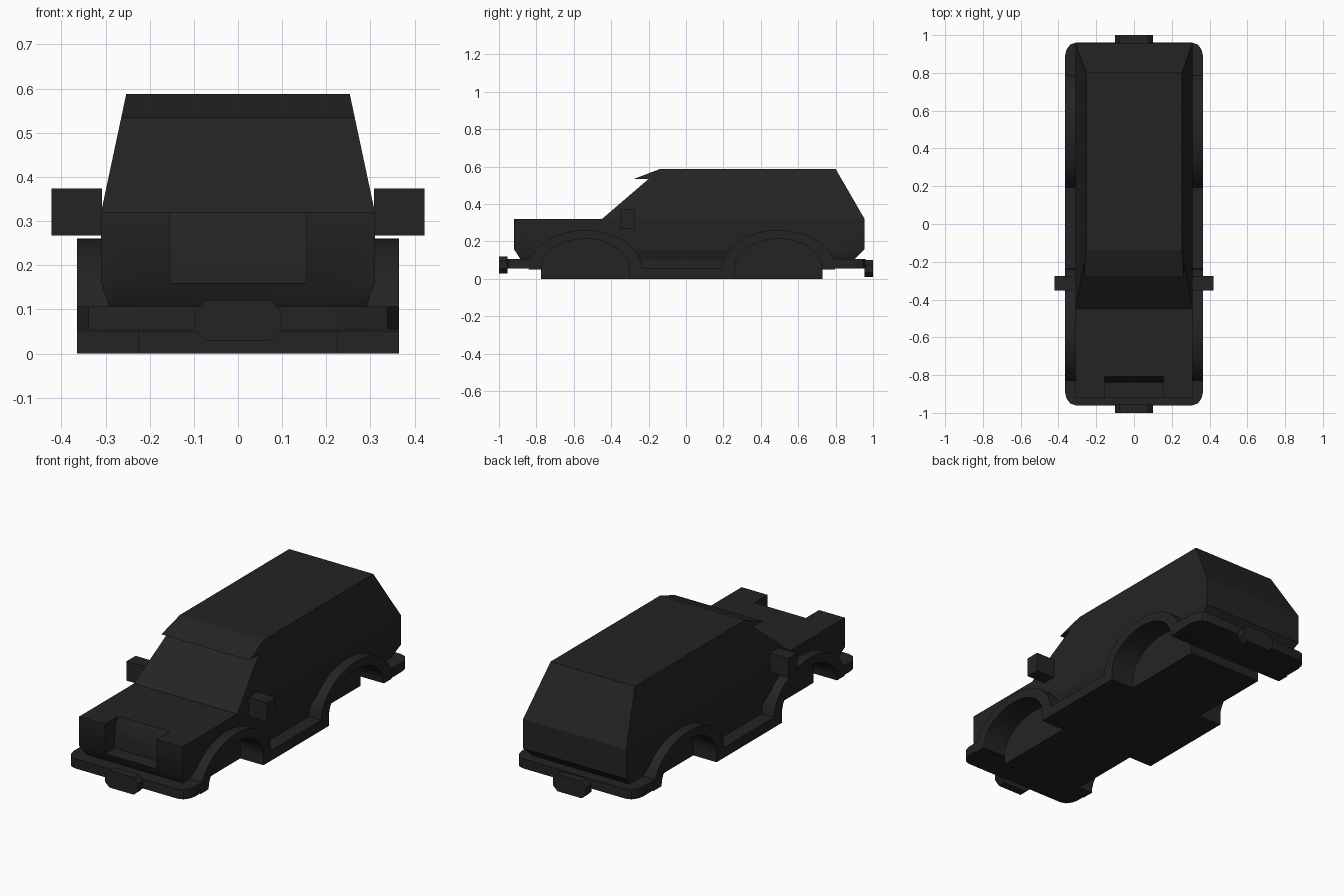
import bpy, bmesh, math

if "Cube" in bpy.data.objects:
    bpy.data.objects.remove(bpy.data.objects["Cube"])

mat = bpy.data.materials.new("charcoal")
mat.diffuse_color = (0.0175, 0.0175, 0.0175, 1)
mat.use_nodes = True
mat.node_tree.nodes["Principled BSDF"].inputs["Base Color"].default_value = mat.diffuse_color


def finish(name, bm):
    bmesh.ops.recalc_face_normals(bm, faces=bm.faces)
    me = bpy.data.meshes.new(name)
    bm.to_mesh(me)
    bm.free()
    me.materials.append(mat)
    ob = bpy.data.objects.new(name, me)
    bpy.context.collection.objects.link(ob)
    return ob


def prism(name, pts, axis, a, b):
    """Extrude a 2D profile along an axis from a to b."""
    def place(p, t):
        p = list(p)
        p.insert(axis, t)
        return p
    bm = bmesh.new()
    lo = [bm.verts.new(place(p, a)) for p in pts]
    hi = [bm.verts.new(place(p, b)) for p in pts]
    n = len(pts)
    bm.faces.new(lo)
    bm.faces.new(hi)
    for i in range(n):
        j = (i + 1) % n
        bm.faces.new((lo[i], lo[j], hi[j], hi[i]))
    return finish(name, bm)


def box(name, x0, x1, y0, y1, z0, z1):
    return prism(name, [(x0, y0), (x1, y0), (x1, y1), (x0, y1)], 2, z0, z1)


def loft(name, rings):
    """Stack rectangles given as (half width, front y, back y, z)."""
    bm = bmesh.new()
    loops = [[bm.verts.new(c) for c in ((-w, f, z), (w, f, z), (w, b, z), (-w, b, z))]
             for w, f, b, z in rings]
    bm.faces.new(loops[0])
    bm.faces.new(loops[-1])
    for lo, hi in zip(loops, loops[1:]):
        for i in range(4):
            j = (i + 1) % 4
            bm.faces.new((lo[i], lo[j], hi[j], hi[i]))
    return finish(name, bm)


def arc(cy, ry, rz, n=20):
    return [(cy - ry * math.cos(math.pi * i / n), 0.05 + rz * math.sin(math.pi * i / n))
            for i in range(n + 1)]


def cut(ob, cutters):
    for c in cutters:
        m = ob.modifiers.new("cut", 'BOOLEAN')
        m.operation = 'DIFFERENCE'
        m.solver = 'EXACT'
        m.object = c
    dg = bpy.context.evaluated_depsgraph_get()
    me = bpy.data.meshes.new_from_object(ob.evaluated_get(dg))
    ob.modifiers.clear()
    ob.data = me


def smooth(ob):
    bpy.ops.object.select_all(action='DESELECT')
    bpy.context.view_layer.objects.active = ob
    ob.select_set(True)
    bpy.ops.object.shade_smooth_by_angle(angle=math.radians(35))


FRONT, REAR = -0.538, 0.495

# Lower body, cabin and underbody
body = loft("lower_body", [(0.29, -0.885, 0.90, 0.105), (0.31, -0.92, 0.955, 0.16),
                           (0.31, -0.92, 0.955, 0.32)])
cabin = loft("cabin", [(0.31, -0.45, 0.955, 0.32), (0.253, -0.137, 0.80, 0.588)])
under = box("underbody", -0.29, 0.29, -0.80, 0.76, 0.05, 0.106)

# Bumpers with rounded corners
corner = [(0.365, 0.76), (0.365, 0.89), (0.358, 0.922), (0.338, 0.95), (0.308, 0.96)]
bumpers = []
for name, s in (("front_bumper", -1), ("rear_bumper", 1)):
    half = [(x, y * s) for x, y in corner]
    bumpers.append(prism(name, half + [(-x, y) for x, y in reversed(half)], 2, 0.055, 0.107))

# Wheel wells and the recess in the bonnet
wells = []
for cy in (FRONT, REAR):
    pts = [(cy - 0.236, -0.1)] + arc(cy, 0.236, 0.164) + [(cy + 0.236, -0.1)]
    wells += [prism("well_cutter", pts, 0, *sorted((s * 0.225, s * 0.45))) for s in (-1, 1)]
recess = prism("recess_cutter", [(-1, 0.16), (-0.84, 0.16), (-0.838, 0.22), (-0.828, 0.28),
                                 (-0.805, 0.325), (-0.805, 0.4), (-1, 0.4)], 0, -0.155, 0.155)
cut(body, wells + [recess])
for ob in [under] + bumpers:
    cut(ob, wells)
for c in wells + [recess]:
    bpy.data.objects.remove(c)
for ob in [body] + bumpers:
    smooth(ob)

# Wheel arch trims
for label, cy in (("front", FRONT), ("rear", REAR)):
    pts = arc(cy, 0.303, 0.211) + arc(cy, 0.236, 0.164)[::-1]
    for side, s in (("left", 1), ("right", -1)):
        smooth(prism(f"{label}_{side}_arch", pts, 0, *sorted((s * 0.285, s * 0.365))))

# Chassis and sills
box("chassis", -0.225, 0.225, -0.774, 0.731, 0, 0.056)
box("sills", -0.365, 0.365, FRONT + 0.236, REAR - 0.236, 0, 0.055)

# Sun visor above the windscreen
bm = bmesh.new()
for s in (-1, 1):
    for p in ((0.253, -0.137, 0.588), (0.2645, -0.28, 0.534), (0.2645, -0.2, 0.534)):
        bm.verts.new((s * p[0], p[1], p[2]))
bmesh.ops.convex_hull(bm, input=bm.verts)
finish("sun_visor", bm)

# Door mirrors
for side, s in (("left", 1), ("right", -1)):
    box(f"{side}_mirror", *sorted((s * 0.308, s * 0.422)), -0.352, -0.276, 0.268, 0.374)

# Eight-sided plates on the bumpers
for name, z, y0, y1 in (("front_plate", 0.075, -1, -0.955), ("rear_plate", 0.055, 0.955, 1)):
    pts = [(0.1, -0.02), (0.1, 0.02), (0.073, 0.046), (-0.073, 0.046),
           (-0.1, 0.02), (-0.1, -0.02), (-0.073, -0.046), (0.073, -0.046)]
    prism(name, [(x, z + dz) for x, dz in pts], 1, y0, y1)
